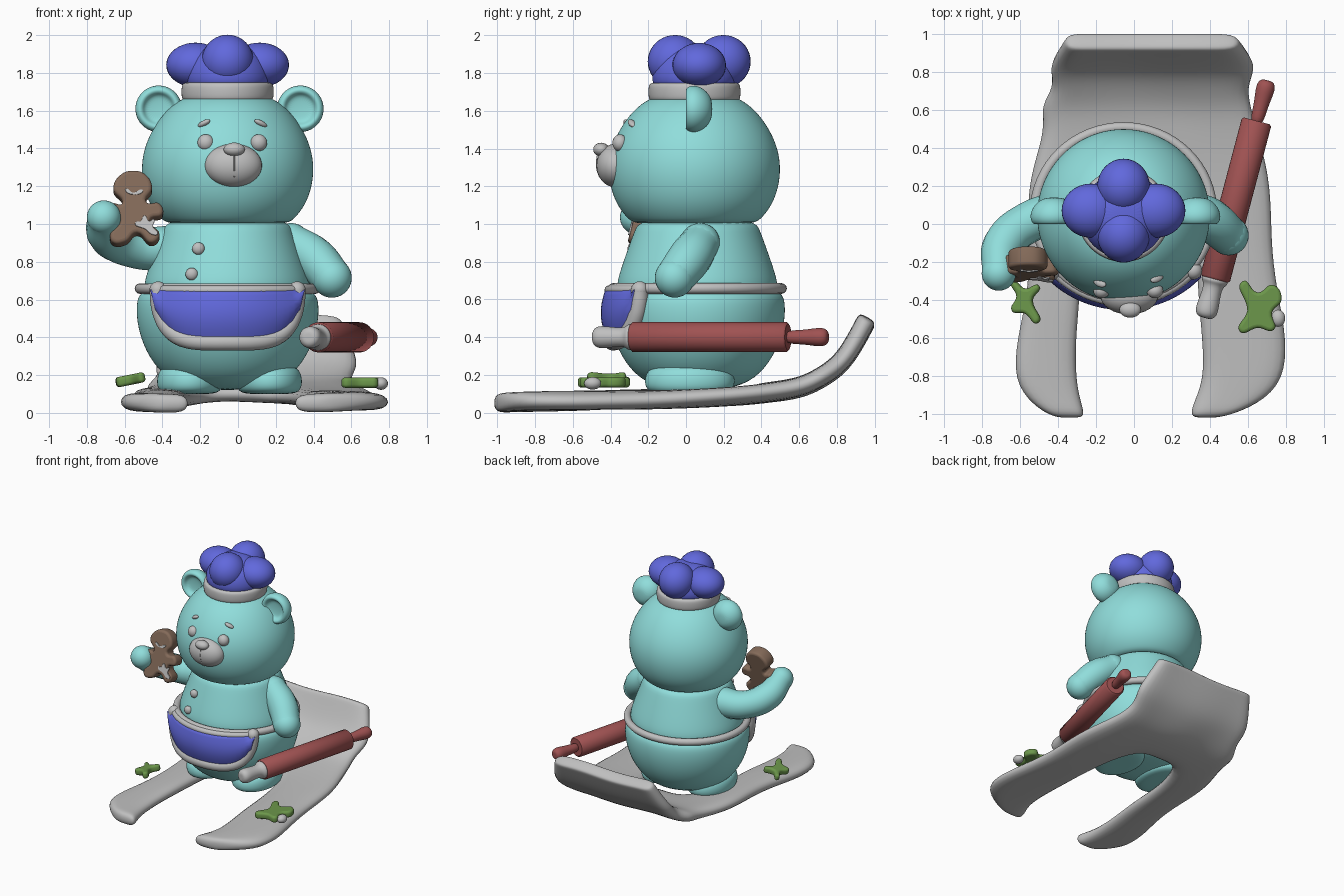
import bpy, bmesh, math
from mathutils import Matrix, Vector

cube = bpy.data.objects.get("Cube")
if cube:
    bpy.data.objects.remove(cube)


def material(name, *rgb):
    m = bpy.data.materials.new(name)
    m.use_nodes = True
    m.diffuse_color = (*rgb, 1)
    m.node_tree.nodes["Principled BSDF"].inputs["Base Color"].default_value = (*rgb, 1)
    return m


TEAL = material("teal fur", .28, .725, .71)
GREY = material("pale grey", .525, .525, .525)
BLUE = material("blue cloth", .12, .14, .72)
RED = material("red wood", .35, .085, .085)
BROWN = material("brown biscuit", .23, .145, .10)
GREEN = material("green leaf", .15, .31, .07)


def finish(o, name, mat, sub=0):
    o.name = name
    o.data.materials.clear()
    o.data.materials.append(mat)
    bpy.ops.object.select_all(action='DESELECT')
    o.select_set(True)
    bpy.context.view_layer.objects.active = o
    if o.type == 'CURVE':
        bpy.ops.object.convert(target='MESH')
        o = bpy.context.object
    bpy.ops.object.shade_smooth_by_angle(angle=math.radians(180 if sub else 45))
    if sub:
        s = o.modifiers.new("smooth", 'SUBSURF')
        s.levels = s.render_levels = sub
    return o


def from_bmesh(bm, matrix=Matrix()):
    bmesh.ops.recalc_face_normals(bm, faces=bm.faces)
    me = bpy.data.meshes.new("part")
    bm.to_mesh(me)
    bm.free()
    o = bpy.data.objects.new("part", me)
    bpy.context.collection.objects.link(o)
    o.matrix_world = matrix
    return o


def ball(name, mat, loc, size, rot=(0, 0, 0)):
    bpy.ops.mesh.primitive_uv_sphere_add(segments=32, ring_count=20, location=loc, rotation=rot)
    o = bpy.context.object
    o.scale = size
    return finish(o, name, mat)


def lathe(name, mat, profile, matrix, sub=2):
    """Turn (radius, height) points around local z."""
    bm = bmesh.new()
    vs = [bm.verts.new((r, 0, h)) for r, h in profile]
    es = [bm.edges.new(p) for p in zip(vs, vs[1:])]
    bmesh.ops.spin(bm, geom=vs + es, cent=(0, 0, 0), axis=(0, 0, 1),
                   angle=math.tau, steps=32, use_duplicate=False)
    bmesh.ops.remove_doubles(bm, verts=bm.verts, dist=.0005)
    return finish(from_bmesh(bm, matrix), name, mat, sub)


def curve(points, radii=None, cyclic=False):
    c = bpy.data.curves.new("path", 'CURVE')
    s = c.splines.new('BEZIER')
    s.bezier_points.add(len(points) - 1)
    s.use_cyclic_u = cyclic
    for i, (b, p) in enumerate(zip(s.bezier_points, points)):
        b.co = Vector(p).to_3d()
        b.handle_left_type = b.handle_right_type = 'AUTO'
        b.radius = radii[i] if radii else 1
    o = bpy.data.objects.new("path", c)
    bpy.context.collection.objects.link(o)
    return o


def plate(name, mat, outline, matrix, half, bevel):
    o = curve(outline, cyclic=True)
    c = o.data
    c.dimensions, c.fill_mode = '2D', 'BOTH'
    c.extrude, c.bevel_depth, c.bevel_resolution = half - bevel, bevel, 3
    c.offset, c.resolution_u = -bevel, 6
    o.matrix_world = matrix
    return finish(o, name, mat)


def limb(name, mat, points, radii):
    """Tube with round ends."""
    o = curve(points, radii)
    o.data.dimensions = '3D'
    o.data.bevel_depth, o.data.bevel_resolution = 1, 6
    o.data.splines[0].radius_interpolation = 'CARDINAL'
    o = finish(o, name, mat)
    caps = [ball("cap", mat, points[i], [radii[i]] * 3) for i in (0, -1)]
    for part in caps + [o]:
        part.select_set(True)
    bpy.context.view_layer.objects.active = o
    bpy.ops.object.join()
    return o


CX, CY, BODY_Y, DEPTH = -.055, .045, .06, .965
axis = Matrix.Translation((CX, CY, 0))
body_axis = Matrix.Translation((CX, BODY_Y, 0)) @ Matrix.Diagonal((1, DEPTH, 1, 1))

# Head, torso and lower body
lathe("head", TEAL, [(0, 1), (.31, 1), (.35, 1.02), (.415, 1.1), (.45, 1.2), (.46, 1.3),
                     (.445, 1.4), (.402, 1.5), (.33, 1.6), (.24, 1.67), (.1, 1.71), (0, 1.72)], axis)
lathe("torso", TEAL, [(0, 1.02), (.32, 1.02), (.345, .97), (.39, .85), (.43, .74),
                      (.45, .66), (.42, .6), (0, .6)], body_axis)
lathe("lower_body", TEAL, [(0, .12), (.22, .13), (.35, .2), (.44, .33), (.48, .46),
                           (.487, .56), (.475, .63), (.42, .65), (0, .65)], body_axis)

# Paired features: ears, eyes, brows, feet
ear = [(0, -.14), (.06, -.135), (.105, -.1), (.128, -.05), (.12, -.01), (.1, .005),
       (.082, -.005), (.07, -.03), (0, -.035)]
foot = [(0, .1), (.8, .1), (.97, .125), (1.01, .17), (.95, .22), (.75, .25), (0, .26)]
for side, s in (("right", -1), ("left", 1)):
    lathe("ear_" + side, TEAL, ear,
          Matrix.Translation((CX + .01 + s * .375, 0, 1.61)) @ Matrix.Rotation(math.pi / 2, 4, 'X'))
    lathe("foot_" + side, TEAL, foot, Matrix.Translation((-.045 + s * .21, .02, 0))
          @ Matrix.Diagonal((.175, .24, 1, 1)))
    ball("leg_" + side, TEAL, (-.045 + s * .19, .04, .22), (.15, .18, .12))
    ball("eye_" + side, GREY, (-.03 + s * .14, -.35, 1.43), (.044, .04, .045))
    ball("brow_" + side, GREY, (-.03 + s * .15, -.298 + s * .012, 1.533), (.038, .02, .015),
         (0, s * .45, s * .4))

# Muzzle, nose and mouth line
ball("muzzle", GREY, (-.025, -.375, 1.31), (.152, .1, .115))
ball("nose", GREY, (-.02, -.45, 1.395), (.056, .042, .036))
limb("mouth", GREY, [(-.02, -.472, 1.36), (-.02, -.474, 1.3), (-.02, -.459, 1.25)], [.003] * 3)

# Arms
limb("arm_left", TEAL, [(.28, .075, .9), (.4, .02, .82), (.497, -.06, .715)], [.105, .115, .105])
limb("arm_right", TEAL, [(-.36, .06, .87), (-.55, .01, .875), (-.685, -.11, .94), (-.71, -.26, 1.035)],
     [.12, .108, .108, .09])

# Hat
lathe("hat_band", GREY, [(.19, 1.65), (.235, 1.65), (.246, 1.67), (.246, 1.73),
                         (.235, 1.75), (.19, 1.75)], axis)
lathe("hat_core", BLUE, [(0, 1.7), (.21, 1.7), (.235, 1.78), (.2, 1.89), (.1, 1.955), (0, 1.96)], axis)
for i, name in enumerate(("left", "back", "right", "front")):
    a = i * math.pi / 2
    across = i % 2 == 0
    d = .17 if across else .128
    ball("hat_puff_" + name, BLUE,
         (CX + d * math.cos(a), CY + .025 + d * math.sin(a), 1.842 if across else 1.862),
         (.155, .142, .118) if across else (.138, .145, .14))

# Buttons
ball("button_top", GREY, (-.21, -.285, .87), (.033, .025, .033))
ball("button_low", GREY, (-.245, -.315, .735), (.033, .025, .033))

# Apron: curved cloth patch, padded hem, top band and waist tie
def apron_point(u, v):
    a = u * .86
    r = .485 + .035 * math.sin(v * math.pi) - .02 * v * (1 - u * u)
    drop = .275 * math.sqrt(max(0, 1 - u ** 4))
    return CX + r * math.sin(a), BODY_Y - DEPTH * r * math.cos(a), .65 - v * drop


bm = bmesh.new()
n, k = 24, 8
grid = [[bm.verts.new(apron_point(2 * i / n - 1, j / k)) for j in range(k + 1)] for i in range(n + 1)]
for a, b in zip(grid, grid[1:]):
    for j in range(k):
        bm.faces.new((a[j], b[j], b[j + 1], a[j + 1]))
bmesh.ops.remove_doubles(bm, verts=bm.verts, dist=.0005)
apron = finish(from_bmesh(bm), "apron", BLUE)
apron.modifiers.new("cloth", 'SOLIDIFY').thickness = .02
hem = [apron_point(math.sin(math.pi * (i / 16 - .5)), 1) for i in range(17)]
limb("apron_hem", GREY, hem, [.046] * len(hem))
band = [apron_point(i / 8 - 1, 0) for i in range(17)]
limb("apron_band", GREY, band, [.024] * len(band))
bpy.ops.mesh.primitive_torus_add(major_radius=.464, minor_radius=.028, major_segments=64,
                                 location=(CX, BODY_Y, .658))
tie = finish(bpy.context.object, "waist_tie", GREY)
tie.scale.y = DEPTH

# Biscuit figure held in the right hand
hold = Matrix.Translation((-.545, -.215, 1.07)) @ Matrix.Rotation(math.radians(76), 4, 'X')
figure = [(-.07, .03), (-.115, .11), (-.08, .185), (-.01, .21), (.06, .185), (.09, .11), (.06, .04),
          (.13, .03), (.145, -.03), (.08, -.06), (.13, -.14), (.09, -.185), (.01, -.13),
          (-.05, -.18), (-.12, -.18), (-.13, -.13), (-.08, -.06), (-.13, -.02), (-.12, .03)]
plate("biscuit", BROWN, figure, hold, .052, .02)
front = hold @ Matrix.Translation((0, 0, .054))
icing = [(0, -.08), (.03, -.07), (.05, -.04), (.075, -.07), (.1, -.06), (.095, -.1), (.12, -.14),
         (.095, -.145), (.055, -.115)]
plate("biscuit_icing", GREY, icing, front, .005, .002)
smile = [(-.05, .095), (-.01, .075), (.04, .09), (.04, .1), (-.01, .085), (-.05, .105)]
plate("biscuit_smile", GREY, smile, front, .005, .001)

# Rolling pin
way = Vector((.225, .85, 0)).normalized()
pin = Matrix.Translation((.425, -.29, .4)) @ way.to_track_quat('Z', 'Y').to_matrix().to_4x4()
lathe("pin_roller", RED, [(0, 0), (.07, 0), (.08, .01), (.08, .85), (.07, .86), (0, .86)], pin, 0)
lathe("pin_handle_back", RED, [(0, .85), (.036, .85), (.038, .95), (.05, 1.02), (.048, 1.06),
                               (.03, 1.08), (0, 1.08)], pin)
lathe("pin_handle_front", GREY, [(0, .01), (.07, .01), (.072, -.015), (.052, -.03), (.05, -.08),
                                 (.06, -.15), (.057, -.19), (.035, -.21), (0, -.21)], pin)

# Leaves and berry
def leaf(name, outline, loc, tilt):
    plate(name, GREEN, outline, Matrix.Translation(loc) @ Matrix.Rotation(tilt, 4, 'Y'), .027, .018)


leaf("leaf_left", [(-.09, .135), (-.01, .075), (.07, .115), (.115, .04), (.065, -.03),
                   (.075, -.12), (-.01, -.11), (-.105, -.13), (-.065, -.02)], (.66, -.435, .16), 0)
leaf("leaf_right", [(-.07, .1), (0, .06), (.075, .075), (.04, 0), (.07, -.12), (0, -.07),
                    (-.07, -.055), (-.045, .02)], (-.572, -.4, .175), -.2)
ball("berry", GREY, (.757, -.495, .155), (.037, .045, .033))

# Draped cloth: two front strips joined by a raised back panel
# Each row: y, z, outer right, inner right, inner left, outer left edge
rows = [(-1.02, .057, -.42, -.25, .29, .46), (-.95, .057, -.54, -.27, .3, .66),
        (-.82, .059, -.64, -.3, .36, .8), (-.6, .062, -.62, -.3, .35, .81),
        (-.4, .067, -.57, -.28, .33, .77), (-.15, .07, -.55, -.27, .32, .73),
        (.1, .08, -.57, -.24, .28, .73), (.3, .09, -.54, -.16, .2, .71),
        (.5, .112, -.47, -.18, .2, .65), (.62, .135, -.5, -.18, .2, .62),
        (.72, .185, -.42, -.18, .2, .6), (.82, .255, -.45, -.18, .2, .65),
        (.89, .36, -.41, -.16, .22, .61), (.95, .475, -.37, -.14, .25, .56),
        (.965, .5, -.36, -.14, .25, .55)]
bm = bmesh.new()
prev = None
for y, z, lo, li, ri, ro in rows:
    xs = (lo, (lo + li) / 2, li, (2 * li + ri) / 3, (li + 2 * ri) / 3, ri, (ri + ro) / 2, ro)
    line = [bm.verts.new((x, y, z + .008 * math.sin(9 * x + 5 * y))) for x in xs]
    if prev:
        for i in range(7):
            if i not in (2, 3, 4) or y > .4:
                bm.faces.new((prev[i], prev[i + 1], line[i + 1], line[i]))
    prev = line
bmesh.ops.delete(bm, geom=[v for v in bm.verts if not v.link_faces], context='VERTS')
cloth = from_bmesh(bm)
thick = cloth.modifiers.new("thick", 'SOLIDIFY')
thick.thickness, thick.offset = .1, 0
finish(cloth, "draped_cloth", GREY, 2)
